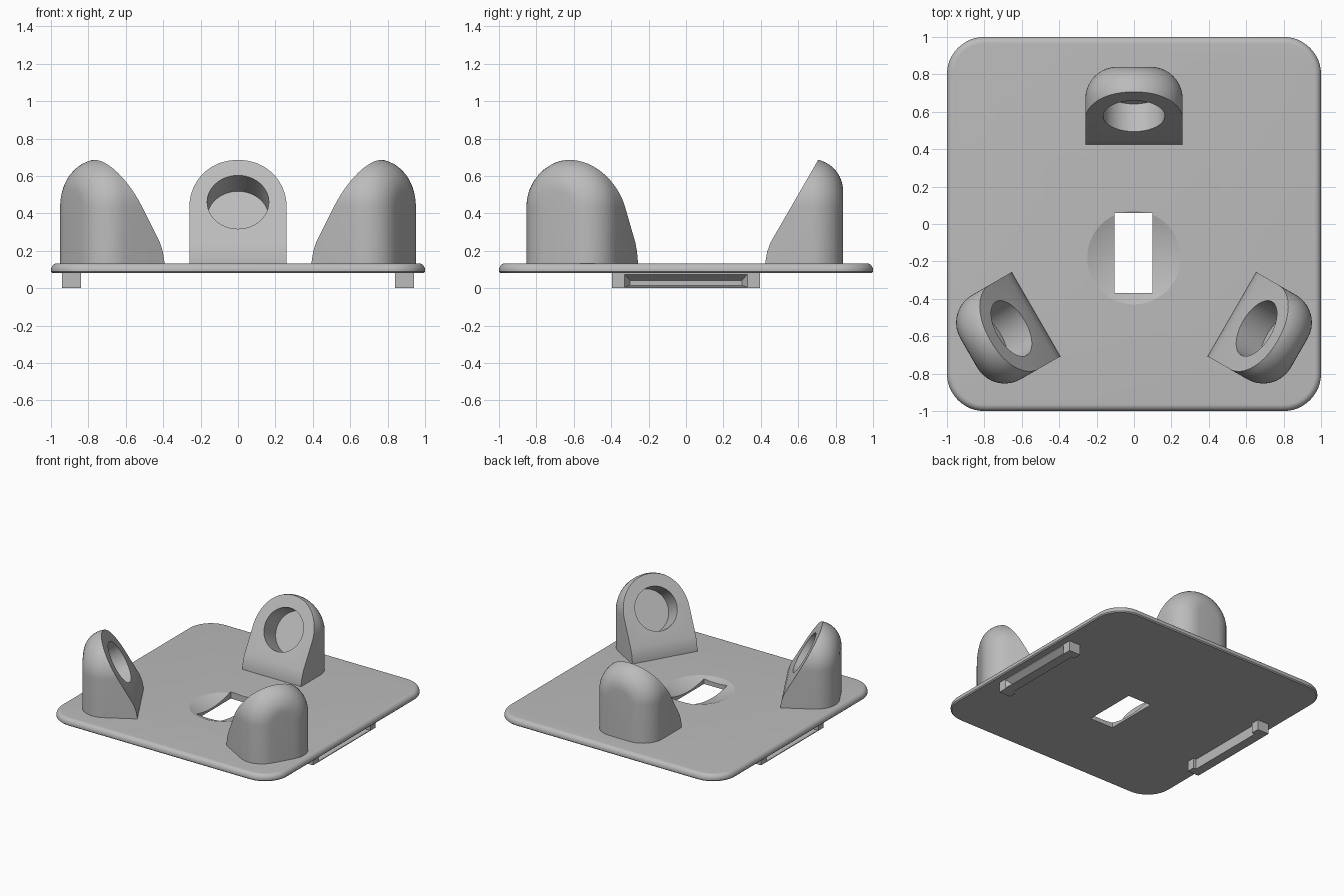
import bpy, bmesh
from math import sin, cos, pi, radians, sqrt
from mathutils import Matrix, Vector

if "Cube" in bpy.data.objects:
    bpy.data.objects.remove(bpy.data.objects["Cube"])

grey = bpy.data.materials.new("plain grey")
grey.use_nodes = True
grey.diffuse_color = (0.5, 0.5, 0.5, 1)
grey.node_tree.nodes["Principled BSDF"].inputs["Base Color"].default_value = (0.5, 0.5, 0.5, 1)


def loft(rings):
    """Closed solid through matching rings of points."""
    bm = bmesh.new()
    loops = [[bm.verts.new(p) for p in ring] for ring in rings]
    n = len(loops[0])
    for a, b in zip(loops, loops[1:]):
        for i in range(n):
            j = (i + 1) % n
            bm.faces.new((a[i], a[j], b[j], b[i]))
    bm.faces.new(loops[0])
    bm.faces.new(loops[-1])
    bmesh.ops.recalc_face_normals(bm, faces=bm.faces)
    return bm


def box(x0, x1, y0, y1, z0, z1):
    return loft([[(x0, y0, z), (x1, y0, z), (x1, y1, z), (x0, y1, z)] for z in (z0, z1)])


def make(name, bm):
    mesh = bpy.data.meshes.new(name)
    bm.to_mesh(mesh)
    bm.free()
    obj = bpy.data.objects.new(name, mesh)
    bpy.context.collection.objects.link(obj)
    mesh.materials.append(grey)
    return obj


def activate(obj):
    bpy.ops.object.select_all(action='DESELECT')
    obj.select_set(True)
    bpy.context.view_layer.objects.active = obj


def cut(obj, bm):
    cutter = make("cutter", bm)
    cutter.hide_render = True
    mod = obj.modifiers.new("cut", 'BOOLEAN')
    mod.operation, mod.solver, mod.object = 'DIFFERENCE', 'EXACT', cutter
    activate(obj)
    bpy.ops.object.modifier_apply(modifier=mod.name)
    bpy.data.objects.remove(cutter)


def smooth(obj):
    activate(obj)
    bpy.ops.object.shade_smooth_by_angle(angle=radians(15))


# Base plate: rounded square with a softened top edge
BOTTOM, TOP, CENTRE_Y = 0.08, 0.133, -0.18


def rounded_square(inset, z, r=0.2, steps=12):
    pts = []
    for q in range(4):
        mid = pi / 4 + q * pi / 2
        cx, cy = (1 - r) * sqrt(2) * cos(mid), (1 - r) * sqrt(2) * sin(mid)
        for i in range(steps + 1):
            a = q * pi / 2 + i * pi / 2 / steps
            pts.append((cx + (r - inset) * cos(a), cy + (r - inset) * sin(a), z))
    return pts


edge = 0.035
rings = [rounded_square(0.008, BOTTOM), rounded_square(0, BOTTOM + 0.008)]
for i in range(9):
    t = i * pi / 16
    rings.append(rounded_square(edge * (1 - cos(t)), TOP - edge + edge * sin(t)))
plate = make("base_plate", loft(rings))

# Shallow round dish and rectangular opening in the plate
dish_r, depth = 0.25, 0.045
ball = (dish_r ** 2 + depth ** 2) / (2 * depth)
rings = []
for i in range(1, 14):
    rad = dish_r * i / 12
    z = TOP - depth + ball - sqrt(ball ** 2 - rad ** 2)
    rings.append([(rad * cos(k * pi / 32), CENTRE_Y + rad * sin(k * pi / 32), z) for k in range(64)])
cut(plate, loft(rings))
cut(plate, box(-0.105, 0.10, -0.37, 0.06, 0, 0.3))
smooth(plate)

# Bearing supports: arched bodies with rounded backs and leaning front faces
HALF, ARCH_Z, BACK, FILLET, FRONT = 0.26, 0.435, 0.84, 0.17, 0.425


def arch(y, inset, steps=32):
    r = HALF - inset
    pts = [(r, y, 0.12)]
    for i in range(steps + 1):
        a = pi * i / steps
        pts.append((r * cos(a), y, ARCH_Z + (r - 0.005) * sin(a)))
    return pts + [(-r, y, 0.12)]


def support(name, turn):
    rings = [arch(FRONT, 0)]
    for i in range(11):
        t = i * pi / 20
        rings.append(arch(BACK - FILLET + FILLET * sin(t), FILLET * (1 - cos(t))))
    bm = loft(rings)
    # Leaning front, eased into the upright foot by tangent cuts
    for deg in (10, 20, 30):
        t = radians(deg)
        normal = Vector((0, -cos(t), sin(t)))
        point = Vector((0, FRONT + 0.3, 0.117)) + 0.3 * normal
        bmesh.ops.bisect_plane(bm, geom=bm.verts[:] + bm.edges[:] + bm.faces[:], dist=1e-5,
                               plane_co=point, plane_no=normal, clear_outer=True)
        bmesh.ops.holes_fill(bm, edges=[e for e in bm.edges if e.is_boundary], sides=0)
    bmesh.ops.recalc_face_normals(bm, faces=bm.faces)
    obj = make(name, bm)
    # Blind round socket square to the leaning face
    lean = radians(30)
    inward = Vector((0, cos(lean), -sin(lean)))
    up = Vector((0, sin(lean), cos(lean)))
    mouth = Vector((0, 0.577, 0.46))
    cut(obj, loft([[mouth + inward * d + 0.165 * (up * sin(k * pi / 24) + Vector((cos(k * pi / 24), 0, 0)))
                    for k in range(48)] for d in (-0.3, 0.17)]))
    pivot = Vector((0, CENTRE_Y, 0))
    obj.data.transform(Matrix.Translation(pivot) @ Matrix.Rotation(radians(turn), 4, 'Z')
                       @ Matrix.Translation(-pivot))
    smooth(obj)


for name, turn in (("back_support", 0), ("right_support", 120), ("left_support", -120)):
    support(name, turn)

# Underside rails: bars with a tapered pocket outside and a plain recess inside
for side, name in ((1, "left_rail"), (-1, "right_rail")):
    rail = make(name, box(0.84, 0.94, -0.395, 0.395, 0, BOTTOM + 0.003))
    pocket = [(0.95, 0.335, 0.004, 0.082), (0.90, 0.30, 0.015, 0.042)]
    cut(rail, loft([[(x, -w, lo), (x, w, lo), (x, w, hi), (x, -w, hi)] for x, w, lo, hi in pocket]))
    cut(rail, box(0.8, 0.865, -0.33, 0.33, -0.1, BOTTOM))
    if side < 0:
        rail.data.transform(Matrix.Scale(-1, 4, (1, 0, 0)))
        rail.data.flip_normals()
